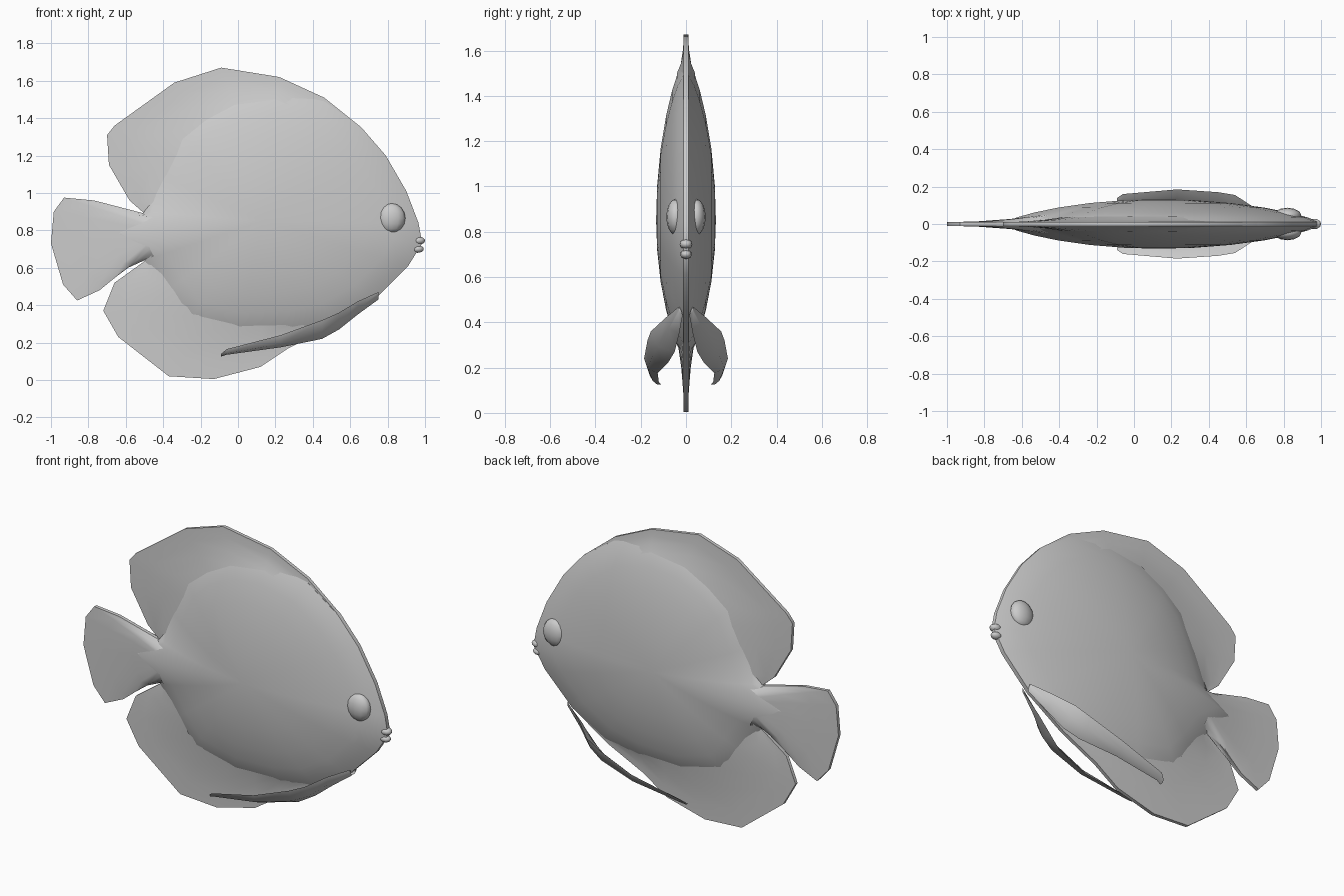
import bpy, bmesh, math
from mathutils import Vector

cube = bpy.data.objects.get("Cube")
if cube:
    bpy.data.objects.remove(cube)

grey = bpy.data.materials.new("plain grey")
grey.use_nodes = True
GREY = (0.6, 0.6, 0.6, 1)
grey.diffuse_color = GREY
grey.node_tree.nodes["Principled BSDF"].inputs["Base Color"].default_value = GREY


def finish(name, bm, angle=50):
    bmesh.ops.recalc_face_normals(bm, faces=bm.faces)
    mesh = bpy.data.meshes.new(name)
    bm.to_mesh(mesh)
    bm.free()
    mesh.materials.append(grey)
    ob = bpy.data.objects.new(name, mesh)
    bpy.context.collection.objects.link(ob)
    bpy.ops.object.select_all(action="DESELECT")
    ob.select_set(True)
    bpy.context.view_layer.objects.active = ob
    bpy.ops.object.shade_smooth_by_angle(angle=math.radians(angle))
    return ob


def bridge(bm, a, b, closed=True):
    n = len(a)
    for i in range(n if closed else n - 1):
        j = (i + 1) % n
        bm.faces.new((a[i], a[j], b[j], b[i]))


def make_body(outline, centre):
    """Lens-shaped body: concentric copies of the outline bulging to each side."""
    bm = bmesh.new()
    c = Vector(centre)
    rims = []
    for side in (-1, 1):
        prev = None
        for r in (1, 0.93, 0.82, 0.66, 0.45, 0.22):
            y = side * (0.012 + 0.12 * (1 - r * r) ** 0.8)
            pts = [c + (Vector(p) - c) * r for p in outline]
            ring = [bm.verts.new((p.x, y, p.y)) for p in pts]
            if prev:
                bridge(bm, prev, ring)
            else:
                rims.append(ring)
            prev = ring
        tip = bm.verts.new((c.x, side * 0.132, c.y))
        for i, v in enumerate(prev):
            bm.faces.new((v, prev[(i + 1) % len(prev)], tip))
    bridge(bm, *rims)
    return finish("body", bm)


def make_fin(name, outer, inner, base):
    """Thin plate from a thick root line to a thin outer edge."""
    bm = bmesh.new()
    edges = []
    for side in (-1, 1):
        prev = None
        for t in (0, 0.35, 0.7, 1):
            y = side * (0.01 + (base - 0.01) * (1 - t) ** 2)
            row = []
            for o, i in zip(outer, inner):
                p = Vector(i).lerp(Vector(o), t)
                row.append(bm.verts.new((p.x, y, p.y)))
            if prev:
                bridge(bm, prev, row, closed=False)
            prev = row
        edges.append(prev)
    bridge(bm, *edges, closed=False)
    return finish(name, bm)


def make_ellipsoid(name, centre, radii, segments=12, rings=8):
    bm = bmesh.new()
    bmesh.ops.create_uvsphere(bm, u_segments=segments, v_segments=rings, radius=1)
    bmesh.ops.scale(bm, vec=radii, verts=bm.verts)
    bmesh.ops.translate(bm, vec=centre, verts=bm.verts)
    return finish(name, bm, 80)


def make_pelvic_fin(name, side):
    """Curved ribbon: x, then outer and inner edge as y, z."""
    sections = [(0.75, 0.03, 0.47, 0.015, 0.43), (0.64, 0.09, 0.42, 0.03, 0.35),
                (0.54, 0.155, 0.36, 0.05, 0.27), (0.45, 0.17, 0.32, 0.08, 0.22),
                (0.23, 0.185, 0.24, 0.125, 0.175), (-0.06, 0.16, 0.165, 0.12, 0.135),
                (-0.09, 0.14, 0.14, 0.11, 0.125)]
    bm = bmesh.new()
    prev = None
    for x, oy, oz, iy, iz in sections:
        o, i = Vector((oy, oz)), Vector((iy, iz))
        d = (o - i).normalized()
        n = Vector((d.y, -d.x))
        mid = (o + i) / 2
        bulge = 0.22 * (o - i).length
        loop = (o, mid + n * bulge, i, mid - n * bulge * 0.3)
        ring = [bm.verts.new((x, side * p.x, p.y)) for p in loop]
        if prev:
            bridge(bm, prev, ring)
        else:
            bm.faces.new(ring)
        prev = ring
    bm.faces.new(prev)
    return finish(name, bm, 60)


# Body with the tail root drawn out to the rear
make_body([(0.985, 0.73), (0.965, 0.84), (0.9, 1.01), (0.79, 1.2), (0.66, 1.35),
           (0.46, 1.49), (0.2, 1.55), (0, 1.53), (-0.2, 1.44), (-0.33, 1.32),
           (-0.43, 1.1), (-0.5, 0.9), (-0.68, 0.78), (-0.5, 0.64), (-0.39, 0.47),
           (-0.27, 0.32), (0, 0.25), (0.3, 0.26), (0.52, 0.31), (0.73, 0.43),
           (0.91, 0.61)], (0.13, 0.85))

# Dorsal, anal and tail fins
make_fin("dorsal_fin",
         [(0.79, 1.2), (0.66, 1.35), (0.46, 1.51), (0.22, 1.62), (-0.09, 1.67),
          (-0.34, 1.59), (-0.66, 1.36), (-0.7, 1.31), (-0.69, 1.15), (-0.58, 0.96),
          (-0.5, 0.89)],
         [(0.7, 1.15), (0.58, 1.28), (0.4, 1.42), (0.2, 1.5), (-0.02, 1.47),
          (-0.17, 1.39), (-0.27, 1.28), (-0.32, 1.2), (-0.36, 1.1), (-0.41, 0.95),
          (-0.44, 0.88)], 0.04)
make_fin("anal_fin",
         [(0.73, 0.43), (0.5, 0.28), (0.27, 0.17), (0.12, 0.07), (-0.13, 0.005),
          (-0.37, 0.02), (-0.64, 0.23), (-0.72, 0.37), (-0.66, 0.52), (-0.5, 0.635)],
         [(0.68, 0.46), (0.48, 0.36), (0.28, 0.31), (0.13, 0.3), (-0.03, 0.3),
          (-0.2, 0.34), (-0.3, 0.41), (-0.35, 0.49), (-0.39, 0.57), (-0.43, 0.65)], 0.035)
make_fin("tail_fin",
         [(-0.5, 0.89), (-0.77, 0.96), (-0.93, 0.975), (-0.985, 0.9), (-1, 0.73),
          (-0.935, 0.51), (-0.86, 0.425), (-0.74, 0.48), (-0.61, 0.59), (-0.5, 0.64)],
         [(-0.45, 0.87), (-0.47, 0.85), (-0.48, 0.83), (-0.48, 0.81), (-0.48, 0.78),
          (-0.48, 0.75), (-0.48, 0.73), (-0.47, 0.7), (-0.46, 0.68), (-0.45, 0.66)], 0.05)

# Paired parts
for label, side in (("left", 1), ("right", -1)):
    make_ellipsoid(label + "_eye", (0.82, side * 0.045, 0.865), (0.075, 0.042, 0.08))
    make_pelvic_fin(label + "_pelvic_fin", side)

# Lips
make_ellipsoid("upper_lip", (0.965, 0, 0.745), (0.035, 0.028, 0.022))
make_ellipsoid("lower_lip", (0.96, 0, 0.7), (0.033, 0.025, 0.02))
